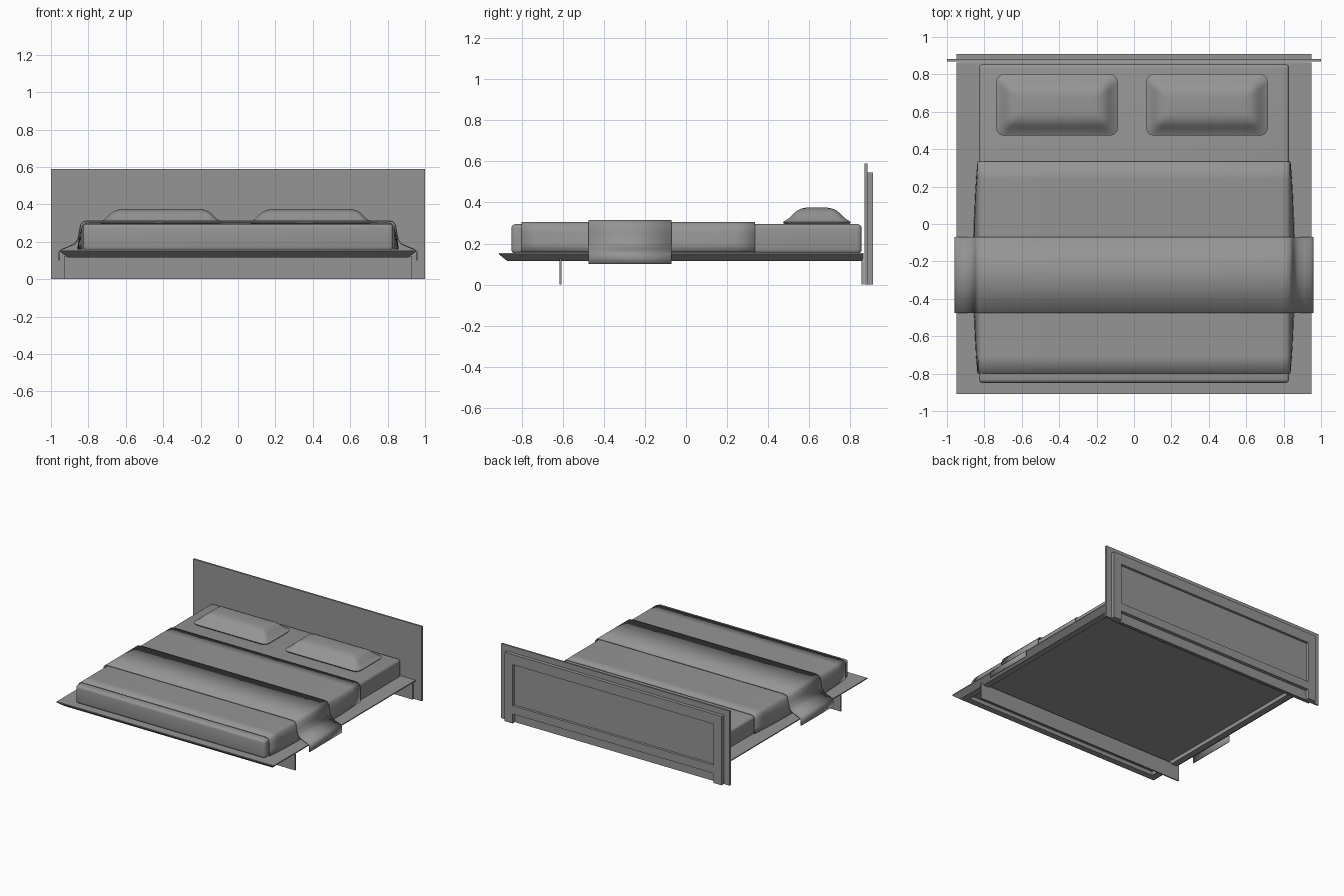
import bpy, bmesh, math
from mathutils import Vector

cube = bpy.data.objects.get("Cube")
if cube:
    bpy.data.objects.remove(cube, do_unlink=True)

grey = bpy.data.materials.new("plain grey")
grey.use_nodes = True
grey.diffuse_color = (0.3, 0.3, 0.3, 1)
grey.node_tree.nodes["Principled BSDF"].inputs["Base Color"].default_value = (0.3, 0.3, 0.3, 1)


def finish(name, bm, smooth=None):
    bmesh.ops.recalc_face_normals(bm, faces=bm.faces)
    mesh = bpy.data.meshes.new(name)
    bm.to_mesh(mesh)
    bm.free()
    mesh.materials.append(grey)
    obj = bpy.data.objects.new(name, mesh)
    bpy.context.collection.objects.link(obj)
    if smooth:
        bpy.ops.object.select_all(action='DESELECT')
        obj.select_set(True)
        bpy.context.view_layer.objects.active = obj
        bpy.ops.object.shade_smooth_by_angle(angle=math.radians(smooth))
    return obj


def box(name, low, high, bevel=0):
    bm = bmesh.new()
    bmesh.ops.create_cube(bm, size=1)
    for v in bm.verts:
        v.co = Vector([low[i] + (v.co[i] + 0.5) * (high[i] - low[i]) for i in range(3)])
    if bevel:
        bmesh.ops.bevel(bm, geom=bm.edges[:], offset=bevel, segments=4, profile=0.5, affect='EDGES')
    return finish(name, bm, 40 if bevel else None)


def loft(name, rings, closed=True, smooth=None):
    """Join rows of points with quads; closed rows also get end caps."""
    bm = bmesh.new()
    rows = [[bm.verts.new(p) for p in ring] for ring in rings]
    for a, b in zip(rows, rows[1:]):
        n = len(a)
        for i in range(n if closed else n - 1):
            j = (i + 1) % n
            bm.faces.new((a[i], a[j], b[j], b[i]))
    if closed:
        bm.faces.new(rows[0])
        bm.faces.new(rows[-1])
    return finish(name, bm, smooth)


def rectangle(x, front, back, z):
    return [(-x, front, z), (x, front, z), (x, back, z), (-x, back, z)]


# Platform with undercut rim and a recess underneath
loft("platform", [
    rectangle(0.95, -0.91, 0.863, 0.155),
    rectangle(0.95, -0.91, 0.863, 0.147),
    rectangle(0.91, -0.87, 0.863, 0.115),
    rectangle(0.86, -0.82, 0.83, 0.115),
    rectangle(0.86, -0.82, 0.83, 0.145)])

# Support boards
for name, y in (("front_support", -0.61), ("rear_support", 0.858)):
    box(name, (-0.93, y - 0.005, 0), (0.93, y + 0.005, 0.125))

# Headboard sheet with framed back
box("headboard", (-1, 0.868, 0), (1, 0.882, 0.59))
for side, s in (("left", 1), ("right", -1)):
    xs = sorted((s * 0.88, s * 0.95))
    box(side + "_back_stile", (xs[0], 0.88, 0), (xs[1], 0.91, 0.545))
box("back_top_rail", (-0.88, 0.88, 0.465), (0.88, 0.91, 0.545))
box("back_bottom_rail", (-0.88, 0.88, 0.075), (0.88, 0.91, 0.14))
box("back_panel", (-0.88, 0.88, 0.14), (0.88, 0.89, 0.465))

# Mattress
box("mattress", (-0.83, -0.85, 0.15), (0.83, 0.855, 0.295), 0.022)


def drape(name, sections, thickness):
    """Mirror each half profile (x, z) across the bed and loft along y."""
    rings = []
    for y, half in sections:
        rings.append([(-x, y, z) for x, z in reversed(half)] + [(x, y, z) for x, z in half])
    obj = loft(name, rings, closed=False, smooth=50)
    mod = obj.modifiers.new("thickness", 'SOLIDIFY')
    mod.thickness = thickness
    mod.offset = 0
    return obj


# Blanket, its sides bulging toward the middle
blanket = []
for i in range(13):
    t = i / 12
    y = -0.80 + 1.135 * t
    f = 0.022 * math.sin(math.pi * t) ** 0.8
    blanket.append((y, [(0.4, 0.302), (0.79, 0.302), (0.818, 0.298), (0.832, 0.284),
                        (0.834 + f * 0.3, 0.25), (0.834 + f * 0.8, 0.2), (0.834 + f, 0.158)]))
drape("blanket", blanket, 0.006)

# Runner across the bed, falling over the platform edge
runner = [(0.4, 0.312), (0.80, 0.312), (0.828, 0.307), (0.842, 0.29), (0.848, 0.25),
          (0.857, 0.21), (0.875, 0.188), (0.91, 0.172), (0.945, 0.158), (0.957, 0.145), (0.958, 0.10)]
drape("runner", [(y, runner) for y in (-0.475, -0.27, -0.07)], 0.006)


# Pillows: stacked rounded outlines, thin seam below and puffed top
def rounded(cx, cy, w, d, r, z):
    pts = []
    for k, (sx, sy) in enumerate(((1, 1), (-1, 1), (-1, -1), (1, -1))):
        for i in range(7):
            a = math.pi / 2 * (k + i / 6)
            pts.append((cx + sx * (w - r) + r * math.cos(a), cy + sy * (d - r) + r * math.sin(a), z))
    return pts


layers = [(0.03, 0.29), (0.004, 0.297), (0, 0.305), (0.012, 0.312), (0.03, 0.324), (0.05, 0.345),
          (0.068, 0.36), (0.09, 0.37), (0.115, 0.375), (0.14, 0.376)]
for side, cx in (("left", 0.39), ("right", -0.412)):
    loft(side + "_pillow", [rounded(cx, 0.637, 0.326 - c, 0.165 - c, max(0.045 - c * 0.2, 0.012), z)
                            for c, z in layers], smooth=60)
